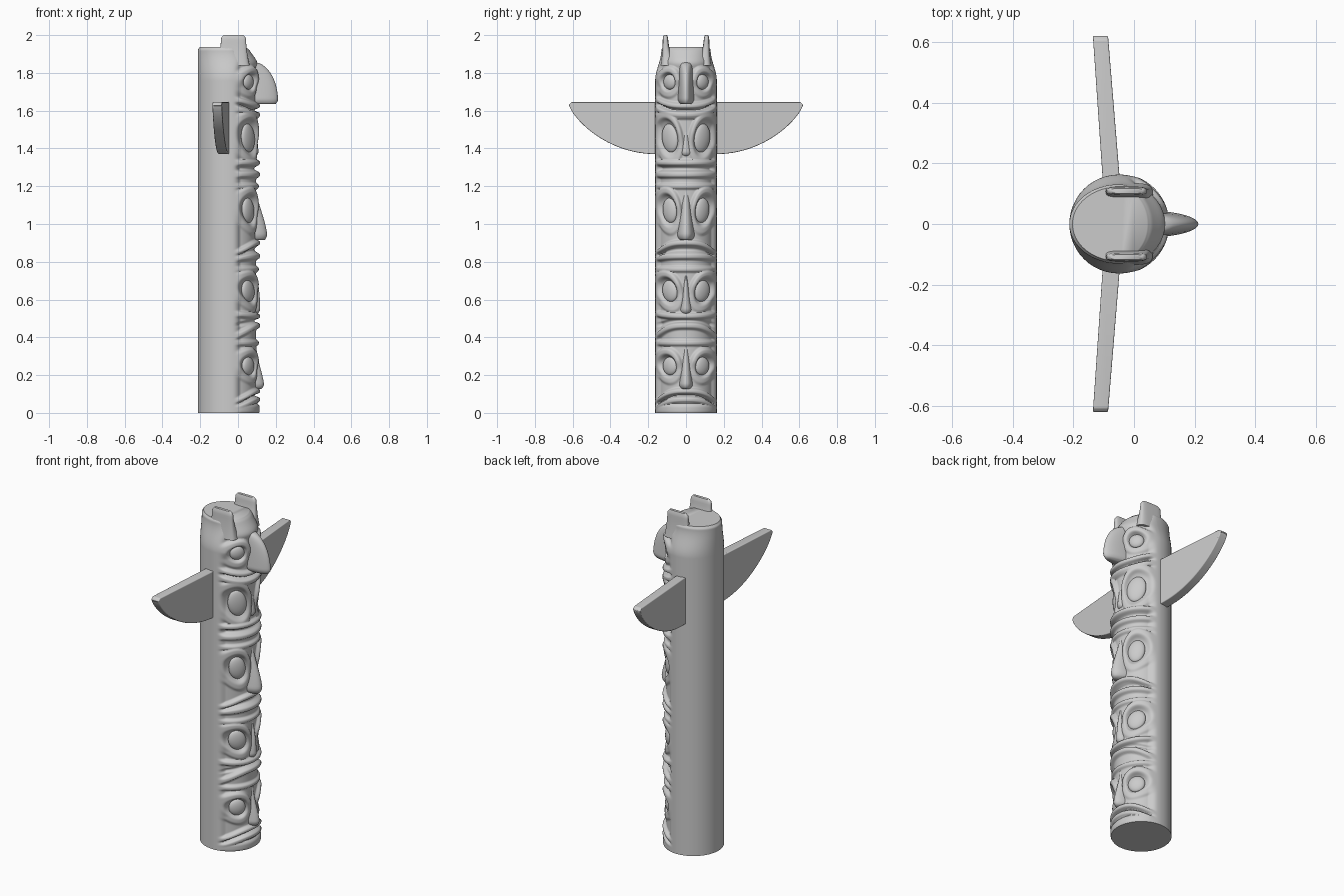
import bpy, bmesh
from math import sin, cos, asin, pi, exp, radians, sqrt, copysign
from mathutils import Matrix

if "Cube" in bpy.data.objects:
    bpy.data.objects.remove(bpy.data.objects["Cube"])

CX, R, H = -0.05, 0.163, 1.936      # pole axis, radius, height
EYE_U = 0.101                       # eye distance from the centre line

# One row per face: eye height, half width, half height, tilt,
# mouth height, lip spacing, rise of upper and lower lip corners, forehead height
FACES = [(1.752, .034, .040, 0, 1.602, .046, .03, .03, 1.89),
         (1.455, .043, .076, -10, 1.293, .062, 0, 0, 1.57),
         (1.072, .038, .066, -8, .865, .070, -.05, -.01, 1.20),
         (.645, .040, .058, -20, .487, .050, .01, -.05, .76),
         (.248, .038, .048, -15, .093, .044, -.05, -.04, .37)]

# One row per nose: top, bottom, front x at top and tip, half width at top and
# tip, swell (below 1 bulges early, above 1 swells late)
NOSES = [(1.86, 1.634, .08, .213, .038, .046, .55),
         (1.55, 1.358, .09, .109, .012, .052, 1.4),
         (1.19, .914, .094, .156, .024, .056, 1.4),
         (.74, .524, .092, .118, .012, .046, .7),
         (.35, .127, .098, .139, .022, .046, 1.6)]


def smooth(a, b, t):
    t = max(0.0, min(1.0, (t - a) / (b - a)))
    return t * t * (3 - 2 * t)


def lerp(a, b, t):
    return a + (b - a) * t


def finish(bm, name, angle=40, subsurf=0, bevel=0):
    bmesh.ops.recalc_face_normals(bm, faces=bm.faces)
    me = bpy.data.meshes.new(name)
    bm.to_mesh(me)
    bm.free()
    ob = bpy.data.objects.new(name, me)
    bpy.context.collection.objects.link(ob)
    if bevel:
        m = ob.modifiers.new("bevel", 'BEVEL')
        m.width, m.segments, m.limit_method = bevel, 4, 'ANGLE'
    if subsurf:
        m = ob.modifiers.new("subsurf", 'SUBSURF')
        m.levels = m.render_levels = subsurf
    bpy.ops.object.select_all(action='DESELECT')
    ob.select_set(True)
    bpy.context.view_layer.objects.active = ob
    bpy.ops.object.shade_smooth_by_angle(angle=radians(angle))
    return ob


def loft(name, rings, **kw):
    bm = bmesh.new()
    vs = [[bm.verts.new(p) for p in ring] for ring in rings]
    n = len(vs[0])
    for a, b in zip(vs, vs[1:]):
        for j in range(n):
            k = (j + 1) % n
            bm.faces.new((a[j], a[k], b[k], b[j]))
    bm.faces.new(vs[0][::-1])
    bm.faces.new(vs[-1])
    return finish(bm, name, **kw)


def ridge(d, w):
    return exp(-.8 * (d / w) ** 4) if abs(d) < 2 * w else 0.0


def carve(u, z):
    """Radial offset of the carved half: brows, sockets, lips, foreheads."""
    up = .019 * ridge(z - .02, .028)            # base band
    slot = pit = 0.0
    c = (u / .155) ** 3
    for ez, ru, rz, tilt, mz, gap, rise, fall, top in FACES:
        if not mz - .15 < z < top + .11:
            continue
        # lips and the slot between them
        mid = mz + c * (rise + fall) / 2
        up = max(up, .020 * ridge(z - mz - gap / 2 - c * rise, .015),
                 .020 * ridge(z - mz + gap / 2 - c * fall, .017))
        slot = max(slot, .010 * ridge(z - mid, .009))
        # forehead, wide on the top head
        up = max(up, .014 * ridge(z - top, .05 if top > 1.8 else .014))
        # socket around the eye, with a brow above and softer cheek below
        a = radians(tilt)
        du, dz = u - EYE_U, z - ez
        p, s = (du * cos(a) + dz * sin(a)) / ru, (dz * cos(a) - du * sin(a)) / rz
        q = sqrt(p * p + s * s)
        brow = ridge((q - 1.62) * (ru + rz) / 2, .018)
        up = max(up, brow * lerp(.009, .020, smooth(-.8, .4, s)))
        pit = max(pit, .016 * smooth(0, .4, 1 - q / 1.32))
    return (-.017 + up - slot - pit * (1 - min(1, up / .015))) * (1 - smooth(.146, .162, u))


# Pole with five stacked faces carved into its +x half
angles = [-pi / 2 + pi * j / 120 for j in range(121)]
angles += [pi / 2 + pi * j / 24 for j in range(1, 24)]
rows, N = [], 430
for i in range(N + 1):
    z = H * i / N
    narrow = 1 - .20 * smooth(1.76, 1.92, z)
    ring = []
    for a in angles:
        r = R - .010 * smooth(H - .02, H, z) ** 2
        if cos(a) > 0:
            r += carve(abs(R * sin(a)), z)
        x = r * cos(a)
        if x > 0:
            x *= 1 - .38 * smooth(1.83, H + .02, z)
        ring.append((CX + x, r * sin(a) * narrow, z))
    rows.append(ring)
loft("carved_pole", rows, angle=60)

# Eyeballs set in the sockets
for n, (z, ru, rz, tilt, *_) in enumerate(FACES):
    for s in (-1, 1):
        th = asin(EYE_U / R)
        bm = bmesh.new()
        bmesh.ops.create_uvsphere(bm, u_segments=32, v_segments=18, radius=1)
        bm.transform(Matrix.Translation((CX + .131 * cos(th), s * .136 * sin(th), z))
                     @ Matrix.Rotation(s * th, 4, 'Z') @ Matrix.Rotation(radians(s * tilt), 4, 'X')
                     @ Matrix.Diagonal((.020, ru / cos(th) * .95, rz, 1)))
        finish(bm, f"eye_{n + 1}_{'left' if s > 0 else 'right'}")

# Beak and noses: half-oval sections growing toward the tip, rounded underneath
for n, (z0, z1, x0, x1, w0, w1, swell) in enumerate(NOSES):
    back, rings = .03, []
    for i in range(25):
        t = i / 24
        under = .6 + .4 * sqrt(1 - smooth(.88, 1.02, t))
        xf = lerp(x0, x1, sin(pi / 2 * t ** swell)) - (1 - under) * .05
        hw = lerp(w0, w1, t ** 1.2) * under
        rings.append([(back + (xf - back) * cos(a), hw * sin(a), lerp(z0, z1, t))
                      for a in [-pi / 2 + pi * j / 24 for j in range(25)]])
    loft("beak" if n == 0 else f"nose_{n + 1}", rings, angle=60)

# Ears: rounded upright tabs on top of the head, flaring into it
for s in (-1, 1):
    rings = []
    for i in range(13):
        t = i / 12
        tip = sqrt(1 - (max(0, t - .85) / .16) ** 2)
        flare = (1 - t) ** 2
        rx, ry = (.066 + .02 * flare) * (.7 + .3 * tip), (.014 + .026 * flare) * (.4 + .6 * tip)
        cy = s * (.109 - .014 * flare)
        rings.append([(-.024 + rx * copysign(abs(cos(a)) ** .5, cos(a)),
                       cy + ry * copysign(abs(sin(a)) ** .6, sin(a)), lerp(1.84, 2, t))
                      for a in [2 * pi * j / 32 for j in range(32)]])
    loft(f"ear_{'left' if s > 0 else 'right'}", rings, angle=60)

# Wings: flat top edge, curved lower edge, swept slightly backward
lower = []
for i in range(25):
    t = sin(pi / 2 * i / 24)
    lower.append((lerp(.16, .62, t), 1.632 - .262 * (1 - t * t) ** .75))
outline = [(.08, 1.645), (.607, 1.645)] + lower[::-1] + [(.08, 1.36)]
for s in (-1, 1):
    loft(f"wing_{'left' if s > 0 else 'right'}",
         [[(-.064 - .075 * y + off * (1.08 - .25 * y), s * y, z) for y, z in outline]
          for off in (-.027, .027)], bevel=.012, angle=50)
